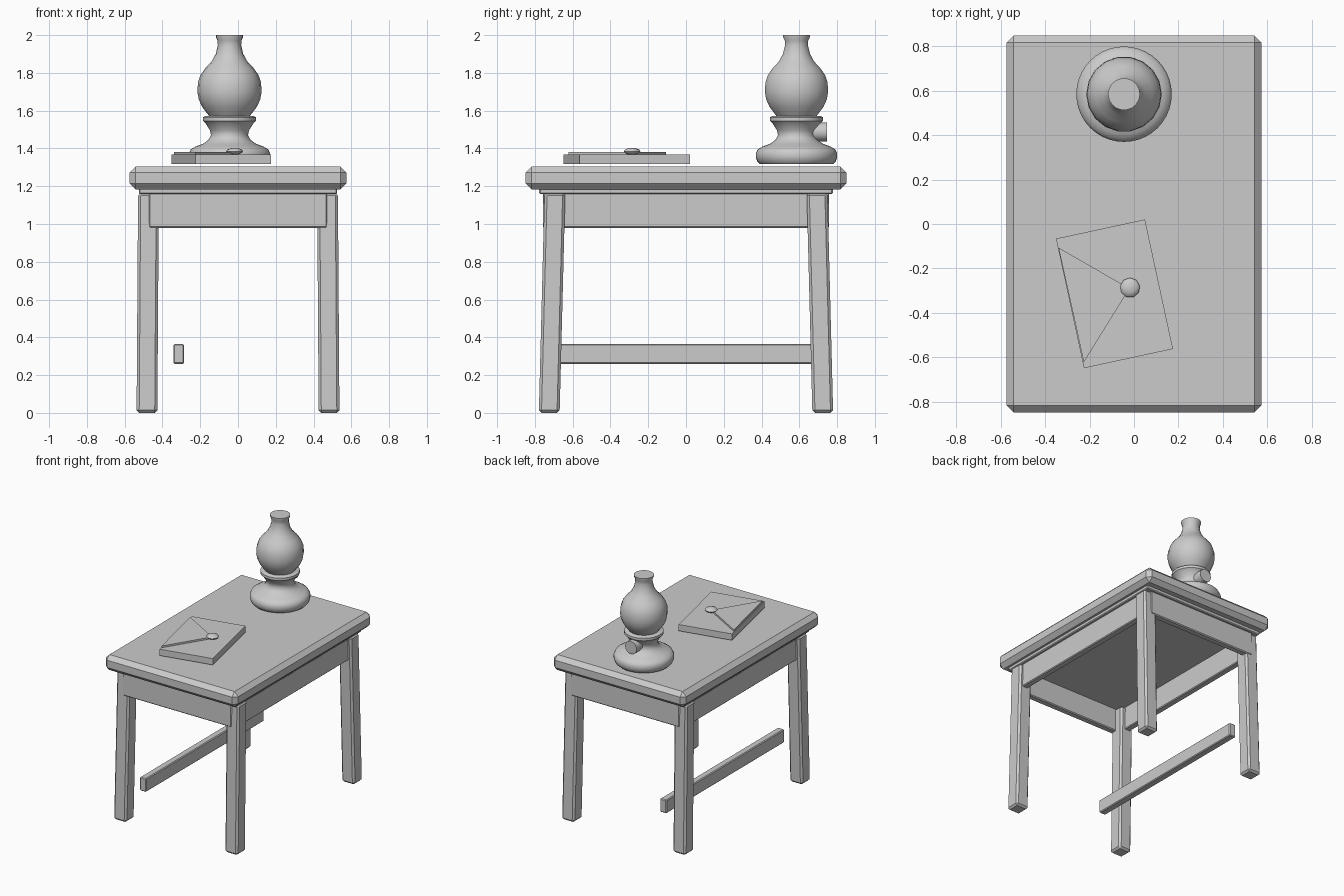
import bpy, bmesh, math
from mathutils import Matrix, Vector

cube = bpy.data.objects.get("Cube")
if cube:
    bpy.data.objects.remove(cube, do_unlink=True)

grey = bpy.data.materials.new("plain grey")
grey.use_nodes = True
grey.diffuse_color = (0.6, 0.6, 0.6, 1)
grey.node_tree.nodes["Principled BSDF"].inputs["Base Color"].default_value = (0.6, 0.6, 0.6, 1)


def finish(name, bm, smooth=False):
    bmesh.ops.recalc_face_normals(bm, faces=bm.faces)
    mesh = bpy.data.meshes.new(name)
    bm.to_mesh(mesh)
    bm.free()
    mesh.materials.append(grey)
    obj = bpy.data.objects.new(name, mesh)
    bpy.context.collection.objects.link(obj)
    if smooth:
        bpy.ops.object.select_all(action='DESELECT')
        obj.select_set(True)
        bpy.context.view_layer.objects.active = obj
        bpy.ops.object.shade_smooth_by_angle(angle=math.radians(42))
    return obj


def box(name, low, high, bevel=0.0, turn=0.0, lean=(0, 0)):
    """Box between two corners, chamfered, turned about its centre, top shifted by lean."""
    low, high = Vector(low), Vector(high)
    size, mid = high - low, (low + high) / 2
    bm = bmesh.new()
    bmesh.ops.create_cube(bm, size=1)
    for v in bm.verts:
        v.co = Vector(a * b for a, b in zip(v.co, size))
        if v.co.z > 0:
            v.co += Vector((*lean, 0))
    if bevel:
        bmesh.ops.bevel(bm, geom=bm.edges[:], offset=bevel, segments=1, affect='EDGES')
    bm.transform(Matrix.Translation(mid) @ Matrix.Rotation(turn, 4, 'Z'))
    return finish(name, bm)


def lathe(name, profile, centre, sides):
    """Closed solid of revolution from (radius, height) pairs."""
    bm = bmesh.new()
    rings = []
    for r, z in profile:
        rings.append([bm.verts.new((centre[0] + r * math.cos(a), centre[1] + r * math.sin(a), z))
                      for a in (math.tau * i / sides for i in range(sides))])
    for a, b in zip(rings, rings[1:]):
        for i in range(sides):
            j = (i + 1) % sides
            bm.faces.new((a[i], a[j], b[j], b[i]))
    bm.faces.new(rings[0])
    bm.faces.new(rings[-1])
    return finish(name, bm, smooth=True)


# Table top and the thin board under it
box("table_top", (-0.574, -0.849, 1.183), (0.574, 0.849, 1.304), 0.032)
box("under_board", (-0.525, -0.777, 1.158), (0.525, 0.777, 1.19), 0.006)

# Splayed legs and aprons on both sides
for sx, side in ((-1, "right"), (1, "left")):
    for sy, end in ((-1, "front"), (1, "back")):
        x, y = 0.482 * sx, 0.724 * sy
        box(f"{end}_{side}_leg", (x - 0.055, y - 0.055, 0), (x + 0.055, y + 0.055, 1.165),
            0.014, lean=(-0.008 * sx, -0.03 * sy))
    x = 0.48 * sx
    box(f"{side}_apron", (x - 0.025, -0.70, 0.98), (x + 0.025, 0.70, 1.165), 0.006)
for sy, end in ((-1, "front"), (1, "back")):
    y = 0.732 * sy
    box(f"{end}_apron", (-0.472, y - 0.026, 0.98), (0.472, y + 0.026, 1.165), 0.007)

# Low rail on one side
box("stretcher", (-0.341, -0.73, 0.26), (-0.286, 0.73, 0.365), 0.006)

# Oil lamp: round foot with collar, glass chimney, wick knob
lamp = (-0.045, 0.585)
lathe("lamp_foot", [(0.193, 1.317), (0.207, 1.33), (0.215, 1.352), (0.215, 1.375), (0.205, 1.395),
                    (0.18, 1.41), (0.14, 1.425), (0.112, 1.445), (0.098, 1.47), (0.103, 1.495),
                    (0.128, 1.535), (0.14, 1.545), (0.14, 1.565), (0.125, 1.573)], lamp, 40)
lathe("lamp_chimney", [(0.1, 1.56), (0.118, 1.585), (0.145, 1.62), (0.163, 1.66), (0.17, 1.70),
                       (0.167, 1.75), (0.153, 1.79), (0.128, 1.825), (0.095, 1.86), (0.073, 1.90),
                       (0.062, 1.945), (0.063, 1.97), (0.072, 1.99), (0.072, 2.0)], lamp, 18)
bm = bmesh.new()
bmesh.ops.create_cone(bm, cap_ends=True, segments=16, radius1=0.05, radius2=0.05, depth=0.13)
bm.transform(Matrix.Translation((lamp[0], 0.682, 1.488)) @ Matrix.Rotation(math.pi / 2, 4, 'X'))
finish("lamp_knob", bm, smooth=True)

# Envelope with a triangular flap and a wax seal
box("envelope", (-0.293, -0.613, 1.317), (0.117, -0.016, 1.367), turn=math.radians(12.2))
bm = bmesh.new()
flap = bm.faces.new([bm.verts.new((x, y, 1.367))
                     for x, y in ((-0.34, -0.107), (-0.226, -0.623), (-0.02, -0.29))])
top = bmesh.ops.extrude_face_region(bm, geom=[flap])["geom"]
for v in top:
    if isinstance(v, bmesh.types.BMVert):
        v.co.z += 0.014
finish("envelope_flap", bm)
bm = bmesh.new()
bmesh.ops.create_uvsphere(bm, u_segments=9, v_segments=6, radius=0.045)
bm.transform(Matrix.Translation((-0.018, -0.287, 1.385)) @ Matrix.Diagonal((1, 1, 0.4, 1)))
finish("wax_seal", bm, smooth=True)
